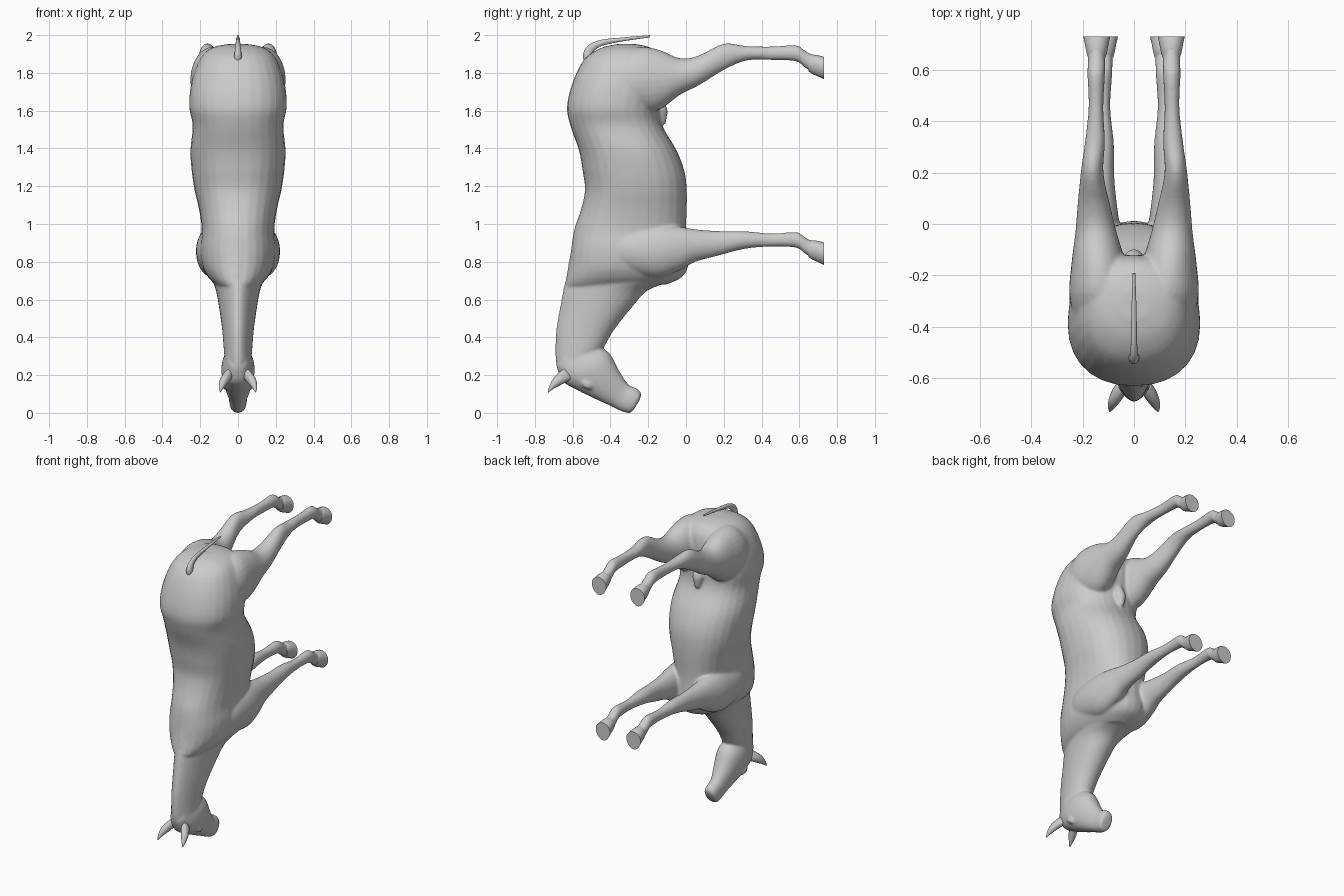
import bpy, bmesh, math
from mathutils import Vector


def spline(rows, steps):
    """Catmull-Rom resampling of ring parameters."""
    out = []
    n = len(rows)
    for i in range(n - 1):
        p = [rows[max(0, min(n - 1, i + k))] for k in (-1, 0, 1, 2)]
        for s in range(steps):
            t = s / steps
            out.append([0.5 * (2 * b + (c - a) * t + (2 * a - 5 * b + 4 * c - d) * t * t
                               + (3 * b - a - 3 * c + d) * t ** 3) for a, b, c, d in zip(*p)])
    out.append(list(rows[-1]))
    return out


def loft(bm, rows, side=1, taper=0.0, square=1.0, steps=4, seg=28):
    """Skin rings (centre x, y/z of one edge, y/z of other edge, half width)."""
    rings = []
    for cx, ya, za, yb, zb, hw in spline(rows, steps):
        a, b = Vector((0, ya, za)), Vector((0, yb, zb))
        mid, half = (a + b) / 2, (a - b) / 2
        ring = []
        for j in range(seg):
            t = 2 * math.pi * j / seg
            c, s = math.cos(t), math.sin(t)
            c = math.copysign(abs(c) ** square, c)
            s = math.copysign(abs(s) ** square, s)
            v = mid + half * c
            v.x = side * (cx + hw * s * (1 - taper * c))
            ring.append(bm.verts.new(v))
        rings.append(ring)
    faces = [bm.faces.new(rings[0]), bm.faces.new(rings[-1])]
    for r, q in zip(rings, rings[1:]):
        for j in range(seg):
            k = (j + 1) % seg
            faces.append(bm.faces.new((r[j], r[k], q[k], q[j])))
    bmesh.ops.recalc_face_normals(bm, faces=faces)


def finish(bm, name, angle=60):
    me = bpy.data.meshes.new(name)
    bm.to_mesh(me)
    bm.free()
    ob = bpy.data.objects.new(name, me)
    bpy.context.collection.objects.link(ob)
    bpy.ops.object.select_all(action='DESELECT')
    ob.select_set(True)
    bpy.context.view_layer.objects.active = ob
    bpy.ops.object.shade_smooth_by_angle(angle=math.radians(angle))
    return ob


def level(z, back, belly, hw):
    return (0, back, z, belly, z, hw)


def limb(y, cx, top, bottom, hw):
    return (cx, y, top, y, bottom, hw)


body = bmesh.new()

# trunk, from rump down to chest
loft(body, [level(1.952, -.37, -.26, .06), level(1.93, -.455, -.18, .145), level(1.87, -.54, -.13, .205),
            level(1.75, -.60, -.12, .247), level(1.62, -.63, -.14, .258), level(1.52, -.612, -.125, .24),
            level(1.39, -.567, -.05, .252), level(1.28, -.547, -.008, .245), level(1.18, -.535, .004, .23),
            level(1.08, -.555, .004, .207), level(.97, -.592, 0, .192), level(.87, -.608, .005, .20),
            level(.78, -.62, .012, .19), level(.72, -.632, -.02, .16), level(.68, -.64, -.10, .12)],
     square=.88)

# neck with narrow crest
loft(body, [level(.95, -.59, -.05, .14), level(.80, -.62, -.02, .15), level(.71, -.636, -.06, .135),
            level(.65, -.65, -.20, .115), level(.57, -.665, -.277, .10), level(.44, -.687, -.38, .082),
            level(.34, -.692, -.44, .074), level(.26, -.688, -.50, .066), level(.20, -.67, -.53, .045)],
     taper=.22)

# head from poll to muzzle
loft(body, [(0, -.685, .24, -.57, .36, .055), (0, -.65, .165, -.475, .355, .08), (0, -.59, .128, -.405, .315, .088),
            (0, -.50, .083, -.355, .225, .072), (0, -.40, .037, -.305, .15, .05), (0, -.335, .006, -.262, .13, .047),
            (0, -.295, .0, -.238, .105, .042), (0, -.275, .02, -.242, .075, .028)], square=.9)

for s in (1, -1):
    # hind leg
    loft(body, [limb(-.38, .12, 1.88, 1.63, .11), limb(-.27, .13, 1.935, 1.59, .122),
                limb(-.15, .138, 1.925, 1.60, .105), limb(-.03, .148, 1.877, 1.685, .08),
                limb(.07, .156, 1.893, 1.735, .064), limb(.20, .163, 1.955, 1.815, .044),
                limb(.32, .152, 1.942, 1.865, .039), limb(.45, .148, 1.94, 1.868, .029),
                limb(.58, .147, 1.946, 1.862, .034), limb(.62, .146, 1.925, 1.835, .034),
                limb(.65, .146, 1.905, 1.815, .034), limb(.69, .145, 1.895, 1.80, .036)], s)
    # front leg
    loft(body, [limb(-.42, .09, .95, .77, .085), limb(-.30, .115, .985, .735, .10),
                limb(-.15, .13, .995, .715, .092), limb(-.03, .128, .985, .755, .076),
                limb(.05, .125, .972, .80, .062), limb(.17, .123, .963, .832, .047),
                limb(.31, .12, .962, .868, .042), limb(.45, .12, .95, .88, .028),
                limb(.58, .118, .957, .875, .033), limb(.62, .117, .938, .85, .034),
                limb(.65, .116, .918, .83, .034), limb(.69, .115, .908, .815, .036)], s)
    # eye bulge
    loft(body, [limb(-.56, .062, .165, .155, .006), limb(-.54, .068, .178, .135, .018),
                limb(-.51, .068, .168, .122, .018), limb(-.49, .06, .145, .135, .006)], s)

# sheath under the belly
loft(body, [level(1.66, -.17, -.12, .02), level(1.61, -.18, -.10, .04),
            level(1.57, -.17, -.10, .03), level(1.53, -.15, -.108, .018)])

horse = finish(body, "body", 180)
m = horse.modifiers.new("blend", 'REMESH')
m.mode = 'VOXEL'
m.voxel_size = .009
m.use_smooth_shade = True
m = horse.modifiers.new("soften", 'SMOOTH')
m.factor = .5
m.iterations = 5

# hooves with flat soles
for label, cx, dz in (("front", .115, 0), ("hind", .145, .983)):
    for s, hand in ((1, "left"), (-1, "right")):
        bm = bmesh.new()
        loft(bm, [limb(.648, cx, .906 + dz, .826 + dz, .034), limb(.668, cx, .913 + dz, .812 + dz, .04),
                  limb(.70, cx, .91 + dz, .798 + dz, .046), limb(.73, cx, .902 + dz, .783 + dz, .053)],
             s, taper=-.1, steps=2)
        finish(bm, f"{label}_hoof_{hand}", 50)

# ears
for s, hand in ((1, "left"), (-1, "right")):
    bm = bmesh.new()
    loft(bm, [(.045, -.645, .235, -.60, .18, .02), (.058, -.672, .215, -.63, .165, .027),
              (.075, -.70, .185, -.668, .145, .024), (.088, -.722, .145, -.705, .125, .013),
              (.094, -.732, .112, -.728, .108, .002)], s, seg=16)
    finish(bm, f"ear_{hand}")

# tail
bm = bmesh.new()
loft(bm, [(0, -.54, 1.86, -.46, 1.87, .024), (0, -.545, 1.90, -.49, 1.89, .02), (0, -.518, 1.945, -.485, 1.918, .015),
          (0, -.45, 1.975, -.44, 1.945, .012), (0, -.33, 1.988, -.33, 1.968, .01),
          (0, -.19, 2.0, -.19, 1.988, .005)], seg=14)
finish(bm, "tail")
